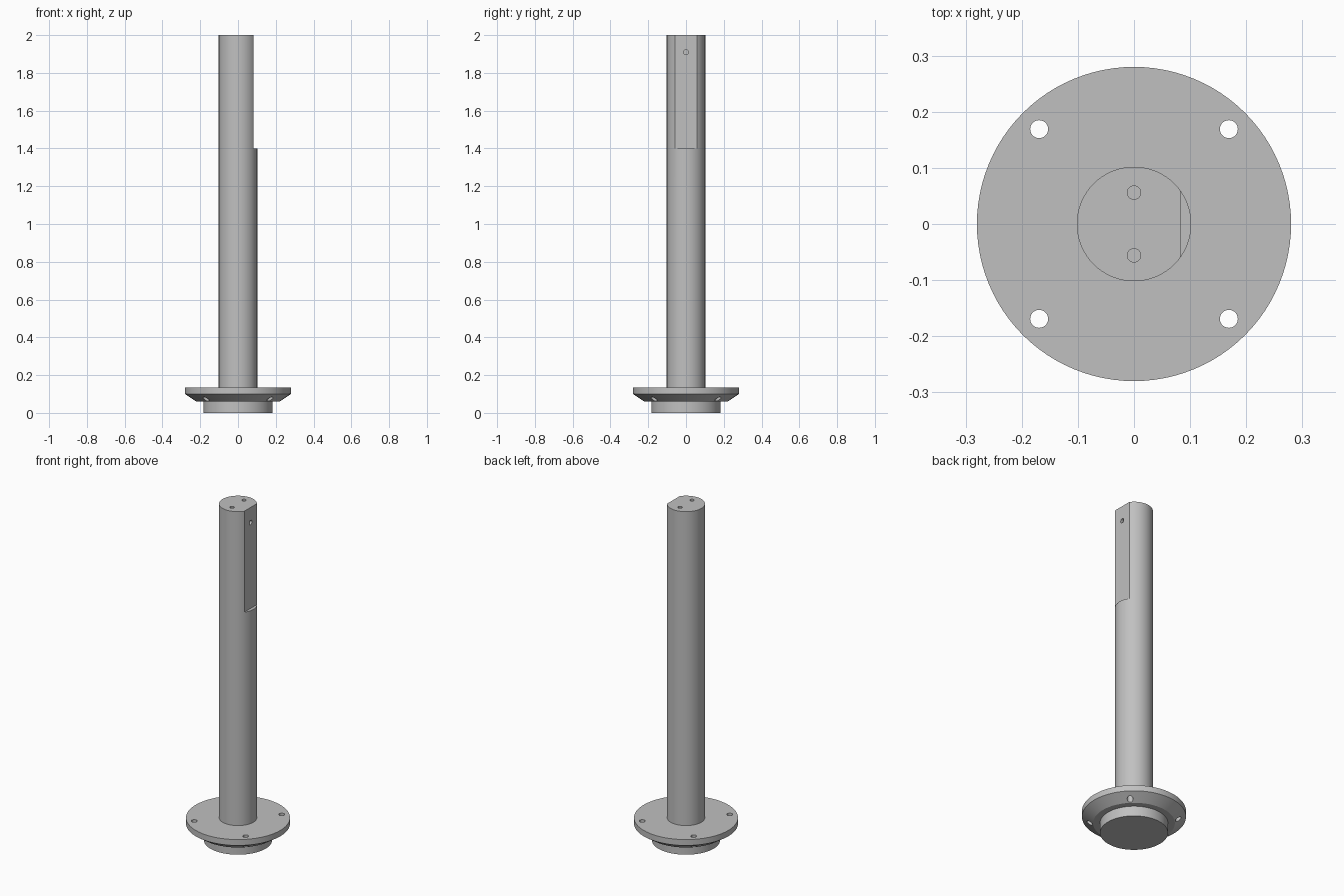
import bpy, math
from mathutils import Vector

cube = bpy.data.objects.get("Cube")
if cube:
    bpy.data.objects.remove(cube, do_unlink=True)

GREY = (0.53, 0.53, 0.53, 1)
steel = bpy.data.materials.new("steel grey")
steel.use_nodes = True
steel.diffuse_color = GREY
steel.node_tree.nodes["Principled BSDF"].inputs["Base Color"].default_value = GREY


def lathe(name, profile, sides=96):
    """Closed solid turned about z from (radius, height) points, bottom to top."""
    verts = [(r * math.cos(a), r * math.sin(a), z) for r, z in profile
             for a in (2 * math.pi * i / sides for i in range(sides))]
    faces = [tuple(reversed(range(sides)))]
    for k in range(len(profile) - 1):
        for i in range(sides):
            j = (i + 1) % sides
            faces.append((k * sides + i, k * sides + j,
                          (k + 1) * sides + j, (k + 1) * sides + i))
    faces.append(tuple(range((len(profile) - 1) * sides, len(profile) * sides)))
    mesh = bpy.data.meshes.new(name)
    mesh.from_pydata(verts, [], faces)
    mesh.materials.append(steel)
    obj = bpy.data.objects.new(name, mesh)
    bpy.context.collection.objects.link(obj)
    return obj


def drill(start, direction, radius, depth):
    """Cylinder cutter that enters at start and also sticks out behind it."""
    d = Vector(direction)
    bpy.ops.mesh.primitive_cylinder_add(
        vertices=32, radius=radius, depth=depth + 0.05,
        location=Vector(start) + d * (depth - 0.05) / 2,
        rotation=d.to_track_quat('Z', 'Y').to_euler())
    return bpy.context.object


def cut(obj, cutters):
    bpy.context.view_layer.objects.active = obj
    for cutter in cutters:
        cutter.hide_render = True
        mod = obj.modifiers.new("cut", 'BOOLEAN')
        mod.operation = 'DIFFERENCE'
        mod.solver = 'EXACT'
        mod.object = cutter
        bpy.ops.object.modifier_apply(modifier=mod.name)
        bpy.data.objects.remove(cutter, do_unlink=True)


def smooth(obj):
    bpy.ops.object.select_all(action='DESELECT')
    obj.select_set(True)
    bpy.context.view_layer.objects.active = obj
    bpy.ops.object.shade_smooth_by_angle(angle=math.radians(30))


# Flange with tapered underside and locating spigot, four through holes
flange = lathe("mounting_flange", [(0.183, 0), (0.183, 0.06), (0.22, 0.06),
                                   (0.28, 0.1), (0.28, 0.135)])
cut(flange, [drill((x, y, 0.135), (0, 0, -1), 0.016, 0.12)
             for x in (-0.169, 0.169) for y in (-0.169, 0.169)])

# Shaft with a flat milled on its left side near the top
shaft = lathe("shaft", [(0.102, 0.12), (0.102, 2)])
bpy.ops.mesh.primitive_cube_add(size=1, location=(0.183, 0, 1.8))
flat_cutter = bpy.context.object
flat_cutter.scale = (0.2, 0.4, 0.8)
bpy.context.view_layer.update()

# Two blind holes in the end face and one in the flat
cut(shaft, [flat_cutter,
            drill((0, 0.056, 2), (0, 0, -1), 0.012, 0.1),
            drill((0, -0.056, 2), (0, 0, -1), 0.012, 0.1),
            drill((0.083, 0, 1.91), (-1, 0, 0), 0.013, 0.06)])

for part in (flange, shaft):
    smooth(part)
